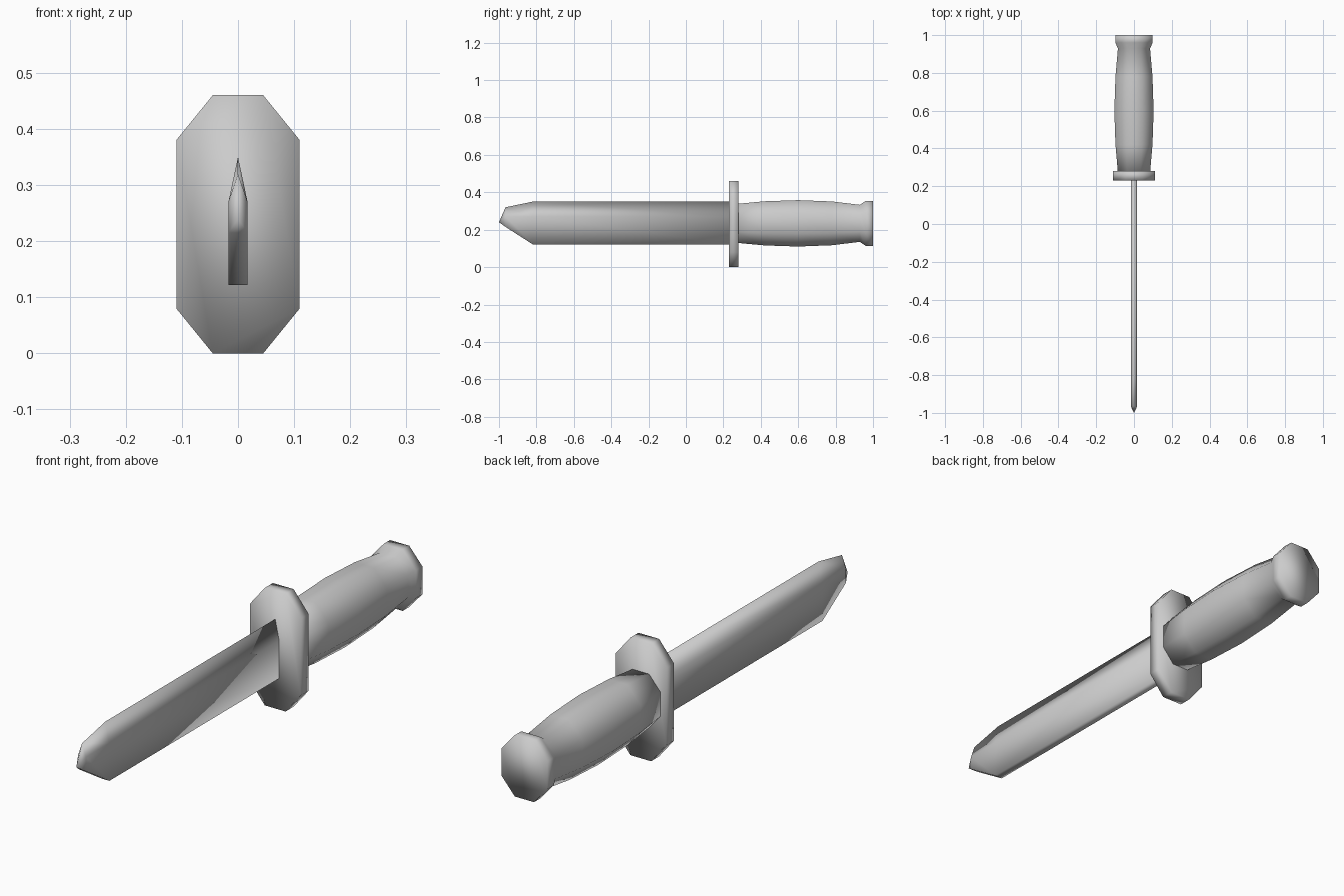
import bpy

if "Cube" in bpy.data.objects:
    bpy.data.objects.remove(bpy.data.objects["Cube"])


def loft(name, rings):
    """Skin equal-length closed rings of points, with flat end caps."""
    n = len(rings[0])
    verts = [p for ring in rings for p in ring]
    faces = []
    for r in range(len(rings) - 1):
        for i in range(n):
            j = (i + 1) % n
            a, b = r * n, (r + 1) * n
            faces.append((a + i, a + j, b + j, b + i))
    faces.append(tuple(reversed(range(n))))
    faces.append(tuple(range(len(verts) - n, len(verts))))
    mesh = bpy.data.meshes.new(name)
    mesh.from_pydata(verts, [], faces)
    obj = bpy.data.objects.new(name, mesh)
    bpy.context.collection.objects.link(obj)
    # merge collapsed points, fix normals, smooth shading
    import bmesh
    bm = bmesh.new()
    bm.from_mesh(mesh)
    bmesh.ops.remove_doubles(bm, verts=bm.verts, dist=0.0005)
    bmesh.ops.dissolve_degenerate(bm, edges=bm.edges, dist=0.0001)
    bmesh.ops.recalc_face_normals(bm, faces=bm.faces)
    bm.to_mesh(mesh)
    bm.free()
    mesh.shade_smooth()
    return obj


def octagon(y, rx, rz, cx, cz, zc):
    """Chamfered rectangle: half sizes rx, rz; flat half lengths cx, cz."""
    pts = [(cx, rz), (rx, cz), (rx, -cz), (cx, -rz),
           (-cx, -rz), (-rx, -cz), (-rx, cz), (-cx, rz)]
    return [(x, y, zc + z) for x, z in pts]


def blade_ring(y, half, spine, shoulder, edge):
    return [(-half, y, spine), (half, y, spine), (half, y, shoulder),
            (0, y, edge), (-half, y, shoulder)]


# Blade: flat spine below, ground edge on top, pointed tip
loft("blade", [
    blade_ring(0.25, 0.017, 0.122, 0.27, 0.35),
    blade_ring(-0.82, 0.017, 0.122, 0.27, 0.35),
    blade_ring(-0.965, 0.017, 0.215, 0.27, 0.32),
    blade_ring(-1.0, 0.0, 0.24, 0.24, 0.24),
])

# Guard: thin chamfered plate
loft("guard", [octagon(y, 0.11, 0.23, 0.045, 0.15, 0.23) for y in (0.23, 0.28)])

# Handle: swelling grip, narrow neck and flared pommel (y, x radius, z radius)
grip = [(0.27, 0.085, 0.104), (0.42, 0.098, 0.118), (0.60, 0.104, 0.124),
        (0.78, 0.098, 0.117), (0.93, 0.085, 0.099), (0.96, 0.099, 0.120),
        (1.0, 0.099, 0.120)]
loft("handle", [octagon(y, rx, rz, rx * 0.42, rz * 0.45, 0.234)
                for y, rx, rz in grip])
